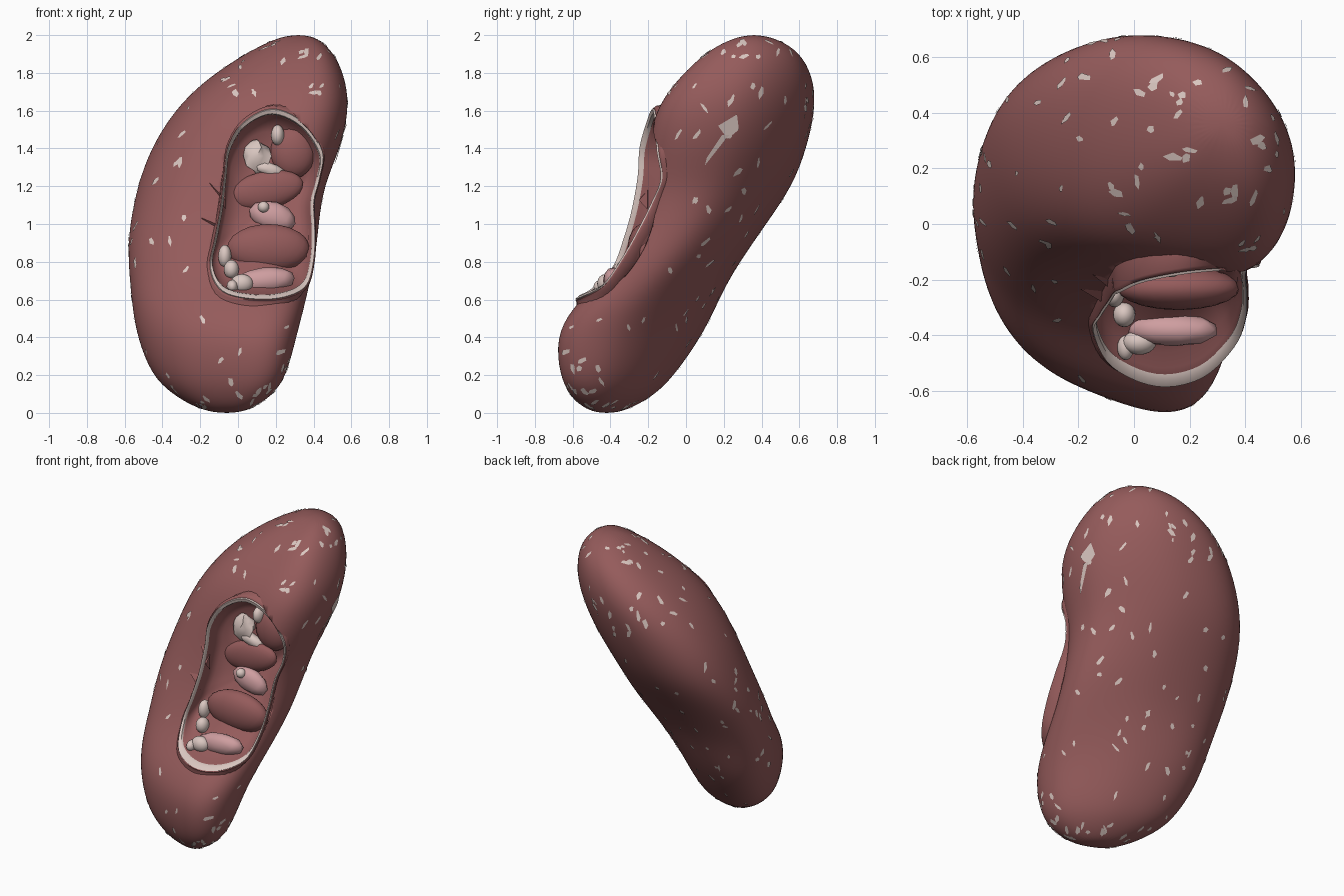
import bpy, bmesh, math, random
from mathutils import Vector
from mathutils.bvhtree import BVHTree

if "Cube" in bpy.data.objects:
    bpy.data.objects.remove(bpy.data.objects["Cube"])

random.seed(4)


def material(name, rgb):
    m = bpy.data.materials.new(name)
    m.diffuse_color = (*rgb, 1)
    m.use_nodes = True
    m.node_tree.nodes["Principled BSDF"].inputs["Base Color"].default_value = m.diffuse_color
    return m


RED = material("flesh_red", (0.30, 0.105, 0.105))
PALE = material("pale_fat", (0.70, 0.57, 0.53))
PINK = material("soft_pink", (0.62, 0.34, 0.35))


def finish(name, bm, mat, angle=50):
    bmesh.ops.recalc_face_normals(bm, faces=bm.faces)
    me = bpy.data.meshes.new(name)
    bm.to_mesh(me)
    bm.free()
    ob = bpy.data.objects.new(name, me)
    bpy.context.collection.objects.link(ob)
    me.materials.append(mat)
    bpy.ops.object.select_all(action='DESELECT')
    bpy.context.view_layer.objects.active = ob
    ob.select_set(True)
    bpy.ops.object.shade_smooth_by_angle(angle=math.radians(angle))
    return ob


def loft(rings, caps=(True, True), closed=False):
    bm = bmesh.new()
    vs = [[bm.verts.new(p) for p in r] for r in rings]
    n = len(vs[0])
    pairs = list(zip(vs, vs[1:])) + ([(vs[-1], vs[0])] if closed else [])
    for a, b in pairs:
        for i in range(n):
            j = (i + 1) % n
            bm.faces.new((a[i], a[j], b[j], b[i]))
    if caps[0]:
        bm.faces.new(vs[0])
    if caps[1]:
        bm.faces.new(vs[-1])
    return bm


def tree(ob):
    return BVHTree.FromPolygons([v.co for v in ob.data.vertices],
                                [p.vertices[:] for p in ob.data.polygons])


# Bean-shaped body: horizontal slices as z, x min, x max, y min, y max
SLICES = [
    (0.00, -0.12, 0.00, -0.47, -0.37), (0.03, -0.23, 0.09, -0.55, -0.28),
    (0.10, -0.35, 0.19, -0.62, -0.16), (0.20, -0.46, 0.26, -0.67, -0.06),
    (0.40, -0.535, 0.31, -0.69, 0.08), (0.55, -0.56, 0.35, -0.61, 0.155),
    (0.70, -0.575, 0.385, -0.46, 0.225), (0.85, -0.585, 0.415, -0.36, 0.32),
    (1.00, -0.575, 0.43, -0.29, 0.425), (1.20, -0.535, 0.455, -0.235, 0.565),
    (1.40, -0.465, 0.545, -0.205, 0.64), (1.60, -0.34, 0.59, -0.165, 0.685),
    (1.75, -0.19, 0.575, -0.06, 0.68), (1.88, 0.00, 0.525, 0.07, 0.625),
    (1.96, 0.15, 0.455, 0.19, 0.53), (2.00, 0.26, 0.38, 0.31, 0.41)]


def fit(vals, lo, hi):
    a, b = min(vals), max(vals)
    return [lo + (v - a) * (hi - lo) / (b - a) for v in vals]


rings = []
for z, x0, x1, y0, y1 in SLICES:
    k = min(1, max(0, (z - 0.3) / 0.6))
    rho = -0.47 + 0.22 * k                                  # skew of the oval slice
    xs, ys = [], []
    for i in range(32):
        t = math.tau * i / 32
        c, s = math.cos(t), math.sin(t)
        # fuller towards the front, slimmer at back right
        e = 0.94 - (0.16 + 0.10 * k) * max(0, -s) + 0.16 * max(0, s) * max(0, c)
        c = math.copysign(abs(c) ** e, c)
        s = math.copysign(abs(s) ** e, s)
        xs.append(c)
        ys.append(rho * c + math.sqrt(1 - rho * rho) * s)
    rings.append([(x, y, z) for x, y in zip(fit(xs, x0, x1), fit(ys, y0, y1))])
body = finish("body", loft(rings), RED)
sub = body.modifiers.new("smooth", 'SUBSURF')
sub.levels = 2
bpy.ops.object.modifier_apply(modifier="smooth")
for v, z in zip(body.data.vertices, fit([v.co.z for v in body.data.vertices], 0, 2)):
    v.co.z = z
skin = tree(body)

# Outline of the front opening, smoothed into a closed loop
KEYS = [Vector(p) for p in [
    (-0.07, -0.235, 1.25), (-0.05, -0.225, 1.40), (0.03, -0.19, 1.53), (0.18, -0.16, 1.60),
    (0.34, -0.145, 1.53), (0.44, -0.135, 1.38), (0.425, -0.115, 1.24), (0.395, -0.16, 1.12),
    (0.40, -0.235, 0.97), (0.395, -0.32, 0.82), (0.355, -0.42, 0.68), (0.24, -0.53, 0.62),
    (0.08, -0.56, 0.61), (-0.08, -0.49, 0.65), (-0.145, -0.37, 0.77), (-0.12, -0.31, 0.92),
    (-0.09, -0.265, 1.08)]]
outline = []
n = len(KEYS)
for i in range(n):
    a, b, c, d = (KEYS[(i + k) % n] for k in (-1, 0, 1, 2))
    for s in range(5):
        t = s / 5
        outline.append(0.5 * (2 * b + (c - a) * t + (2 * a - 5 * b + 4 * c - d) * t * t
                              + (3 * b - a - 3 * c + d) * t ** 3))
MID = sum(outline, Vector()) / len(outline)
INWARD = Vector((-0.16, 0.98, 0))


def rim(scale, depth):
    return [MID + (p - MID) * scale + INWARD * depth for p in outline]


def on_skin(p, lift):
    loc, nor, _, _ = skin.find_nearest(p)
    return loc + nor * lift


# Hollow in the body
cutter = finish("hollow_cutter", loft([rim(1.0, -0.4), rim(1.0, 0), rim(0.97, 0.12),
                                       rim(0.86, 0.20), rim(0.5, 0.25), rim(0.1, 0.27)]), RED)
cutter.hide_render = True
cutter.hide_viewport = True
cut = body.modifiers.new("hollow", 'BOOLEAN')
cut.operation = 'DIFFERENCE'
cut.solver = 'EXACT'
cut.object = cutter

# Raised lip that runs down into the hollow as its lining
skirt = [on_skin(p, -0.012) for p in rim(1.12, 0)]
lining = finish("hollow_lining", loft([
    skirt, rim(1.05, -0.003), rim(1.03, -0.015), rim(1.0, -0.01), rim(0.95, 0.03),
    rim(0.92, 0.08), rim(0.79, 0.14), rim(0.46, 0.17), rim(0.1, 0.18)], (False, True)), RED, 70)
cavity = tree(lining)

# Pale band along the lip
finish("pale_rim", loft([rim(1.022, -0.01), rim(1.012, -0.022), rim(0.97, -0.01),
                         rim(0.96, 0.01)], (False, False), True), PALE)


def blob(name, x, z, size, mat, lift=0.0, rough=0.0, tilt=0.0):
    """Lump resting on the hollow's floor at (x, z)."""
    hit = cavity.ray_cast(Vector((x, -1, z)), Vector((0, 1, 0)))[0]
    y = (hit.y if hit else -0.1) - lift
    bm = bmesh.new()
    bmesh.ops.create_icosphere(bm, subdivisions=3 if rough == 0 else 2, radius=1)
    for v in bm.verts:
        v.co *= 1 + random.uniform(-rough, rough)
        v.co = Vector((v.co.x * size[0], v.co.y * size[1], v.co.z * size[2]))
        px, pz = v.co.x, v.co.z
        v.co.x = px * math.cos(tilt) - pz * math.sin(tilt) + x
        v.co.z = px * math.sin(tilt) + pz * math.cos(tilt) + z
        v.co.y += y
    return finish(name, bm, mat, 60)


# Chambers and vessels inside the hollow
blob("upper_bead", 0.21, 1.47, (0.035, 0.05, 0.055), PALE, 0.03)
blob("upper_chamber", 0.10, 1.36, (0.07, 0.05, 0.085), PALE, 0.01, 0.22)
blob("upper_chamber_fold", 0.16, 1.29, (0.09, 0.04, 0.04), PALE, 0.01, 0.2, -0.3)
blob("upper_red_mound", 0.29, 1.38, (0.12, 0.07, 0.14), RED)
blob("middle_red_ridge", 0.15, 1.18, (0.20, 0.05, 0.10), RED, 0, 0, 0.2)
blob("middle_chamber", 0.18, 1.04, (0.13, 0.05, 0.08), PINK, 0.02, 0.05, -0.3)
blob("middle_bead", 0.135, 1.09, (0.03, 0.03, 0.03), PALE, 0.06)
blob("lower_red_ridge", 0.16, 0.87, (0.22, 0.08, 0.13), RED)
blob("lower_chamber", 0.14, 0.70, (0.17, 0.06, 0.07), PINK, 0.01, 0.04, 0.08)
for i, (x, z, r, h) in enumerate([(-0.07, 0.83, 0.035, 0.06), (-0.035, 0.76, 0.04, 0.05),
                                  (0.02, 0.685, 0.06, 0.05), (-0.03, 0.67, 0.03, 0.035)]):
    blob(f"lower_bead_{i + 1}", x, z, (r, 0.045, h), PALE, 0.03)

# Small creases running off the left side of the lip
for i, (x, z, dx, dz) in enumerate([(-0.08, 1.15, -0.09, 0.09), (-0.11, 1.01, -0.09, 0.03)]):
    bm = bmesh.new()
    base = on_skin(Vector((x, -0.3, z)), 0)
    tip = on_skin(Vector((x + dx, -0.25, z + dz)), 0.004)
    b = [bm.verts.new(base + Vector(o)) for o in ((0, 0.02, 0.05), (0, -0.025, 0), (0, 0.02, -0.05))]
    t = bm.verts.new(tip)
    for k in range(3):
        bm.faces.new((b[k], b[(k + 1) % 3], t))
    bm.faces.new(b)
    finish(f"lip_crease_{i + 1}", bm, RED, 20)


# Pale flecks scattered over the skin
def fleck(bm, centre, pts):
    nor = skin.find_nearest(centre)[1]
    u = nor.cross(Vector((0.3, 0.2, 1))).normalized()
    w = nor.cross(u)
    f = bm.faces.new([bm.verts.new(on_skin(centre + u * a + w * b, 0.004)) for a, b in pts])
    f.normal_update()
    if f.normal.dot(nor) < 0:
        f.normal_flip()


flecks = bmesh.new()
count = 0
polys = body.data.polygons
while count < 190:
    c = polys[random.randrange(len(polys))].center
    inside = -0.22 < c.x < 0.5 and 0.52 < c.z < 1.68 and c.y < -0.02 - 0.3 * (1.2 - c.z)
    if inside or 0.03 > c.z or c.z > 1.97:
        continue
    ln, wd, ang = random.uniform(0.014, 0.04), random.uniform(0.008, 0.017), random.uniform(0.6, 2.5)
    pts = []
    for k in range(5):
        t = math.tau * k / 5 + random.uniform(-0.4, 0.4)
        a, b = ln * math.cos(t), wd * math.sin(t)
        pts.append((a * math.cos(ang) - b * math.sin(ang), a * math.sin(ang) + b * math.cos(ang)))
    fleck(flecks, c.copy(), pts)
    count += 1
me = bpy.data.meshes.new("pale_flecks")
flecks.to_mesh(me)
flecks.free()
me.materials.append(PALE)
bpy.context.collection.objects.link(bpy.data.objects.new("pale_flecks", me))

# Large diamond fleck with a tail on the right side
big = bmesh.new()
for loop in ([(0.27, 1.58), (0.28, 1.50), (0.22, 1.45), (0.17, 1.52)],
             [(0.23, 1.47), (0.21, 1.45), (0.10, 1.31), (0.11, 1.35), (0.19, 1.47)]):
    big.faces.new([big.verts.new(skin.ray_cast(Vector((2, y, z)), Vector((-1, 0, 0)))[0]
                                 + Vector((0.008, 0, 0))) for y, z in loop])
finish("large_fleck", big, PALE)
